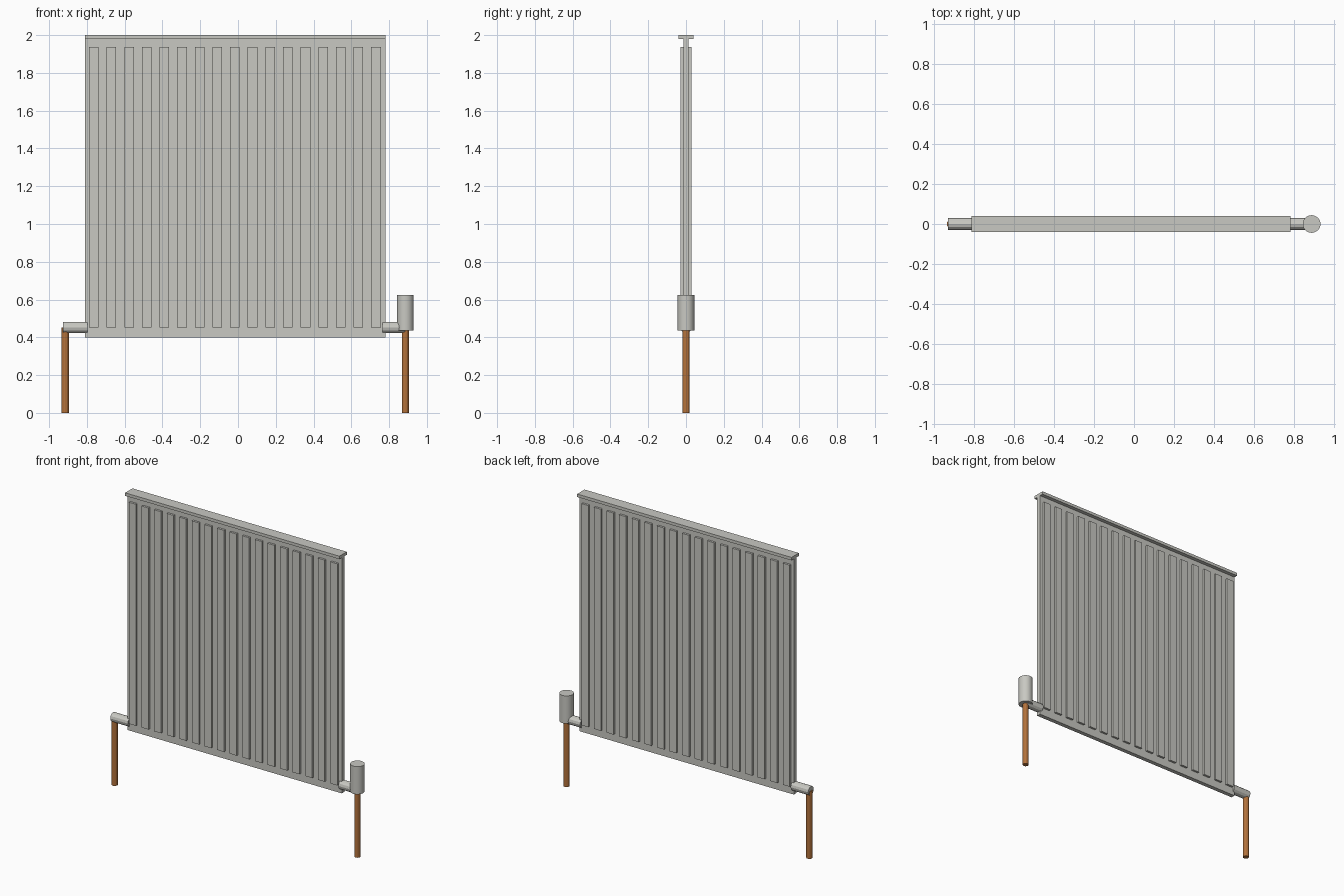
import bpy
import math

if "Cube" in bpy.data.objects:
    bpy.data.objects.remove(bpy.data.objects["Cube"], do_unlink=True)


def make_material(name, rgb):
    mat = bpy.data.materials.new(name)
    mat.use_nodes = True
    mat.diffuse_color = (*rgb, 1)
    mat.node_tree.nodes["Principled BSDF"].inputs["Base Color"].default_value = (*rgb, 1)
    return mat


GREY = make_material("warm grey paint", (0.58, 0.58, 0.54))
COPPER = make_material("copper", (0.45, 0.17, 0.045))


def box(name, low, high, mat):
    centre = [(a + b) / 2 for a, b in zip(low, high)]
    bpy.ops.mesh.primitive_cube_add(size=1, location=centre)
    ob = bpy.context.object
    ob.name = name
    ob.scale = [b - a for a, b in zip(low, high)]
    bpy.ops.object.transform_apply(location=False, rotation=False, scale=True)
    ob.data.materials.append(mat)
    return ob


def tube(name, centre, radius, length, mat, sides=12, along_x=False):
    turn = (0, math.pi / 2, 0) if along_x else (0, 0, 0)
    bpy.ops.mesh.primitive_cylinder_add(vertices=sides, radius=radius, depth=length,
                                        location=centre, rotation=turn)
    ob = bpy.context.object
    ob.name = name
    ob.data.materials.append(mat)
    return ob


# Heating panel and the flat cap along its top
LEFT, RIGHT = -0.81, 0.78
box("panel", (LEFT, -0.014, 0.40), (RIGHT, 0.014, 1.98), GREY)
box("top_cap", (LEFT, -0.039, 1.98), (RIGHT, 0.039, 2.0), GREY)

# Raised vertical ribs on both faces
ribs, pitch, width = 17, 0.0934, 0.051
for side, sign in (("front", -1), ("back", 1)):
    y = sorted((sign * 0.012, sign * 0.028))
    for i in range(ribs):
        x = -0.789 + i * pitch
        box(f"{side}_rib_{i + 1}", (x, y[0], 0.452), (x + width, y[1], 1.938), GREY)

# Horizontal connectors at the lower corners
PIPE_Z = 0.452
tube("right_connector", (-0.862, 0, PIPE_Z), 0.03, 0.13, GREY, along_x=True)
tube("left_connector", (0.825, 0, PIPE_Z), 0.03, 0.12, GREY, along_x=True)

# Copper supply pipes down to the floor
for name, x in (("right_supply_pipe", -0.915), ("left_supply_pipe", 0.886)):
    tube(name, (x, 0, PIPE_Z / 2), 0.019, PIPE_Z, COPPER)

# Valve knob
tube("valve_knob", (0.886, 0, 0.53), 0.044, 0.186, GREY, sides=32)
bpy.ops.object.shade_smooth_by_angle()
